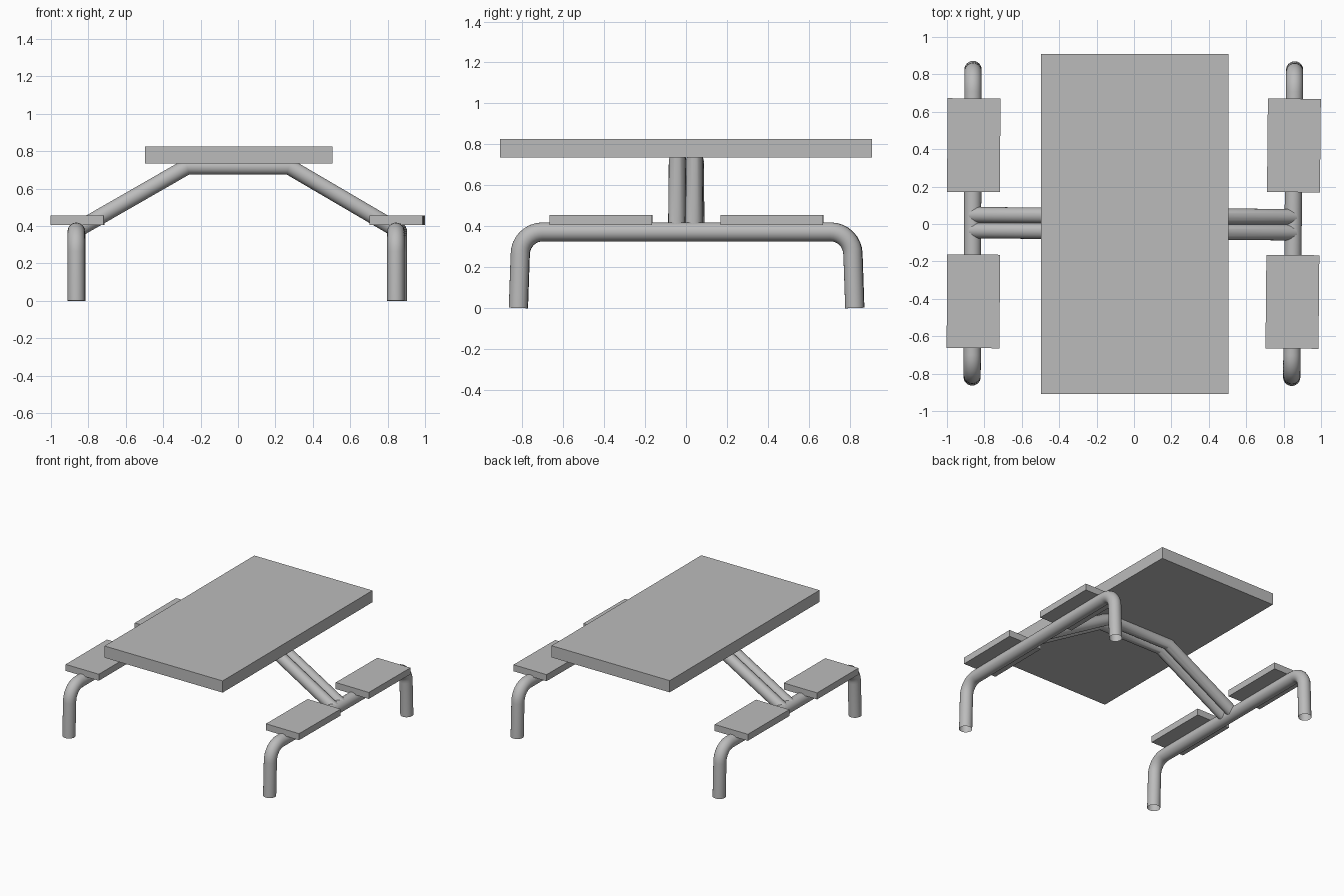
import bpy, bmesh, math
from mathutils import Vector, Matrix

if "Cube" in bpy.data.objects:
    bpy.data.objects.remove(bpy.data.objects["Cube"])

grey = bpy.data.materials.new("painted grey")
grey.diffuse_color = (0.5, 0.5, 0.5, 1)
grey.use_nodes = True
grey.node_tree.nodes["Principled BSDF"].inputs["Base Color"].default_value = grey.diffuse_color
SIDES = 24


def finish(name, bm, matrix):
    bmesh.ops.recalc_face_normals(bm, faces=bm.faces)
    mesh = bpy.data.meshes.new(name)
    bm.to_mesh(mesh)
    bm.free()
    mesh.materials.append(grey)
    obj = bpy.data.objects.new(name, mesh)
    obj.matrix_world = matrix
    bpy.context.collection.objects.link(obj)
    return obj


def box(name, size, centre, matrix=Matrix()):
    bm = bmesh.new()
    bmesh.ops.create_cube(bm, size=1)
    bmesh.ops.scale(bm, vec=size, verts=bm.verts)
    bmesh.ops.translate(bm, vec=centre, verts=bm.verts)
    return finish(name, bm, matrix)


def tube(name, path, radius, matrix):
    """Sweep a circle along a path in the local XZ plane with mitred bends."""
    pts = [Vector((x, 0, z)) for x, z in path]
    side = Vector((0, 1, 0))
    bm = bmesh.new()
    rings = []
    for i, p in enumerate(pts):
        d_in = (p - pts[max(i - 1, 0)]).normalized() if i else (pts[1] - p).normalized()
        d_out = (pts[i + 1] - p).normalized() if i < len(pts) - 1 else d_in
        mid = (d_in + d_out).normalized()
        normal = side.cross(mid) / mid.dot(d_in)
        rings.append([bm.verts.new(p + radius * (math.cos(a) * side + math.sin(a) * normal))
                      for a in (2 * math.pi * k / SIDES for k in range(SIDES))])
    for r0, r1 in zip(rings, rings[1:]):
        for k in range(SIDES):
            j = (k + 1) % SIDES
            bm.faces.new((r0[k], r0[j], r1[j], r1[k])).smooth = True
    obj = finish(name, bm, matrix)
    bpy.context.view_layer.objects.active = obj
    obj.select_set(True)
    bpy.ops.object.shade_smooth_by_angle(angle=math.radians(25))
    obj.select_set(False)


# Table top
box("table_top", (1.005, 1.82, 0.09), (0.004, 0, 0.78))

# Leg frame profile: foot, rounded corner, then mirrored
BEND, LEG_Y, RAIL_Z = 0.11, 0.813, 0.372
half = [(-0.822, 0.0)]
for k in range(9):
    a = math.pi / 2 * k / 8
    half.append((-LEG_Y + BEND * (1 - math.cos(a)), RAIL_Z - BEND + BEND * math.sin(a)))
leg_path = half + [(-u, z) for u, z in reversed(half)]

# Each side: bent leg frame and two seats, very slightly turned
for label, x, y, seat_shift, turn in (("left", -0.863, 0.004, 0.005, -0.003),
                                      ("right", 0.851, 0.002, 0.0, -0.0096)):
    place = Matrix.Translation((x, y, 0)) @ Matrix.Rotation(turn, 4, "Z")
    tube(label + "_leg_frame", leg_path, 0.046, place @ Matrix.Rotation(math.pi / 2, 4, "Z"))
    for end, s in (("front", -1), ("back", 1)):
        box(f"{label}_{end}_seat", (0.283, 0.5, 0.05), (seat_shift, s * 0.418, 0.43), place)

# Twin cross tubes carrying the table
brace = [(-0.863, 0.378), (-0.272, 0.717), (0.272, 0.717), (0.851, 0.378)]
for label, y in (("front", -0.0415), ("back", 0.0425)):
    tube(label + "_cross_tube", brace, 0.042,
         Matrix.Translation((0, y + 0.001, 0)) @ Matrix.Rotation(-0.006, 4, "Z"))
